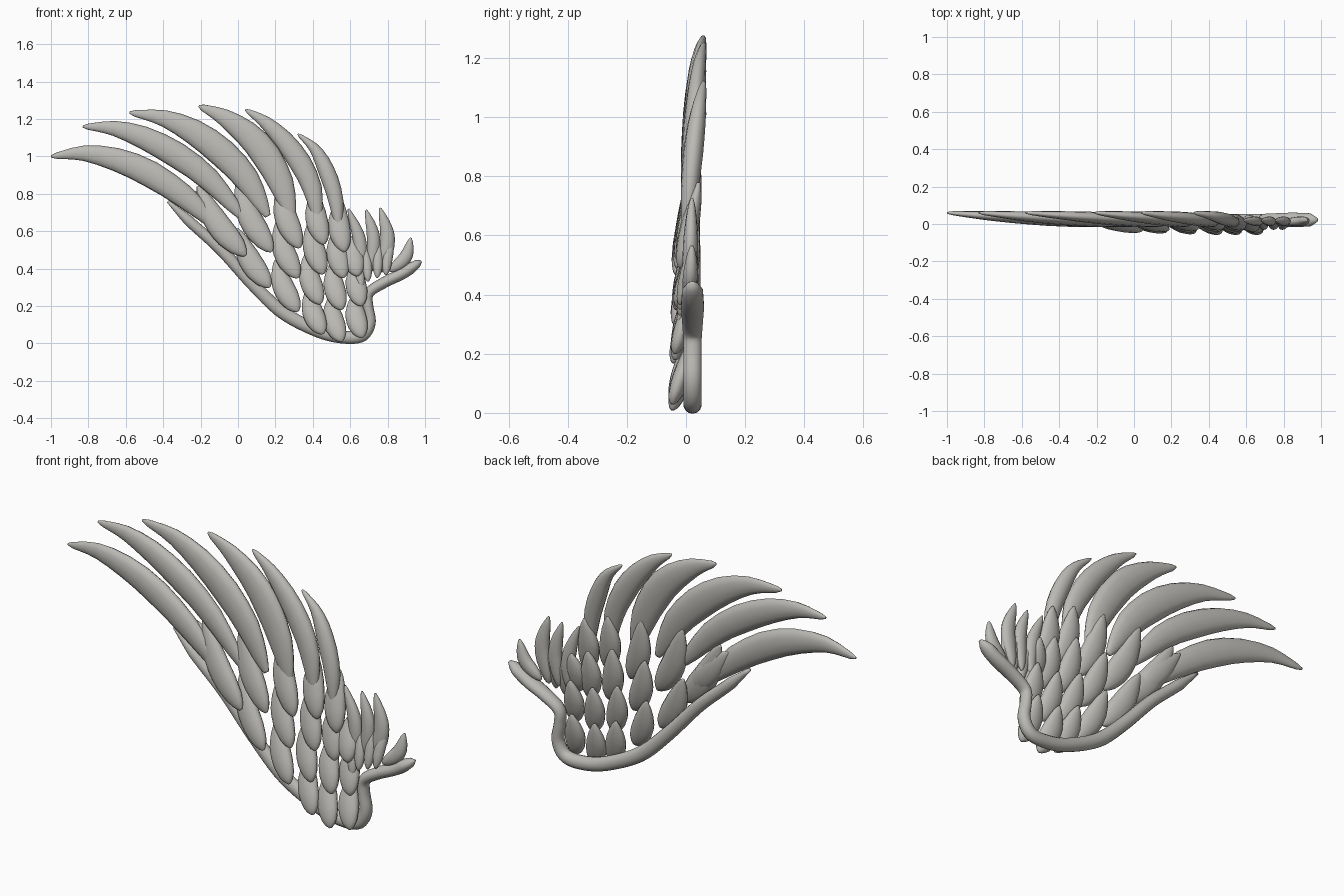
import bpy, math
from mathutils import Vector

if "Cube" in bpy.data.objects:
    bpy.data.objects.remove(bpy.data.objects["Cube"])

mat = bpy.data.materials.new("warm grey stone")
mat.diffuse_color = (0.50, 0.49, 0.46, 1)
mat.use_nodes = True
mat.node_tree.nodes["Principled BSDF"].inputs["Base Color"].default_value = mat.diffuse_color


def spline(pts, t):
    """Catmull-Rom point at t in 0..1 through pts."""
    p = [Vector(q) for q in pts]
    p = [2 * p[0] - p[1]] + p + [2 * p[-1] - p[-2]]
    s = t * (len(p) - 3)
    i = min(int(s), len(p) - 4)
    u = s - i
    a, b, c, d = p[i:i + 4]
    return 0.5 * (2 * b + (c - a) * u + (2 * a - 5 * b + 4 * c - d) * u * u
                  + (3 * b - a - 3 * c + d) * u ** 3)


def lerp(keys, t):
    """Piecewise linear lookup in (t, value) pairs."""
    for (a, va), (b, vb) in zip(keys, keys[1:]):
        if t <= b:
            return va + (vb - va) * (t - a) / (b - a)
    return keys[-1][1]


def sweep(name, pts, width, depth, n=16, sides=12):
    """Sweep an ellipse along pts (x, y, z); width/depth are half sizes at t."""
    verts, faces = [], []
    for i in range(n + 1):
        t = 0.5 - 0.5 * math.cos(math.pi * i / n) if n < 30 else i / n
        c = spline(pts, t)
        tan = spline(pts, min(t + .01, 1)) - spline(pts, max(t - .01, 0))
        side = Vector((tan.z, 0, -tan.x)).normalized()
        for k in range(sides):
            a = 2 * math.pi * k / sides
            verts.append(c + side * width(t) * math.cos(a)
                         + Vector((0, depth(t) * math.sin(a), 0)))
    for i in range(n):
        for k in range(sides):
            k2 = (k + 1) % sides
            faces.append((i * sides + k, i * sides + k2,
                          (i + 1) * sides + k2, (i + 1) * sides + k))
    faces.append(tuple(range(sides))[::-1])
    faces.append(tuple(n * sides + k for k in range(sides)))
    me = bpy.data.meshes.new(name)
    me.from_pydata(verts, [], faces)
    me.polygons.foreach_set("use_smooth", [True] * len(me.polygons))
    me.materials.append(mat)
    ob = bpy.data.objects.new(name, me)
    bpy.context.collection.objects.link(ob)


SHORT = [(0, .12), (.05, .45), (.15, .75), (.3, .96), (.45, 1), (.6, .93),
         (.78, .68), (.92, .38), (1, .12)]
LONG = [(0, .2), (.06, .5), (.2, .85), (.38, 1), (.55, .93), (.72, .68),
        (.88, .38), (.96, .24), (1, .08)]


def feather(name, pts, w, d, keys=SHORT):
    sweep(name, pts, lambda t: w * lerp(keys, t), lambda t: d * lerp(keys, t) ** .8)


def with_y(pts, y0, y1):
    n = len(pts) - 1
    return [(x, y0 + (y1 - y0) * i / n, z) for i, (x, z) in enumerate(pts)]


# long curved flight feathers
flight = [
    ([(-.08, .60), (-.32, .81), (-.56, .95), (-.80, 1.015), (-1, 1.00)], .072),
    ([(.04, .66), (-.18, .90), (-.42, 1.06), (-.64, 1.145), (-.83, 1.16)], .070),
    ([(.16, .68), (.03, .90), (-.16, 1.08), (-.37, 1.195), (-.58, 1.235)], .078),
    ([(.29, .66), (.22, .88), (.10, 1.07), (-.06, 1.20), (-.21, 1.27)], .078),
    ([(.43, .64), (.39, .85), (.29, 1.03), (.16, 1.17), (.04, 1.25)], .060),
    ([(.54, .60), (.52, .78), (.47, .93), (.41, 1.04), (.32, 1.12)], .046),
]
for i, (pts, w) in enumerate(flight):
    feather(f"flight_feather_{i+1}", with_y(pts, .0, .06), w, .034, LONG)

# overlapping covert feathers: (base x, base z, length), bases forward, tips back
rows = [
    [(.665, .03, .24), (.555, .01, .25), (.455, .05, .26), (.32, .17, .30),
     (.17, .30, .36), (.04, .47, .45)],
    [(.66, .20, .24), (.555, .18, .26), (.44, .21, .28), (.32, .35, .32),
     (.18, .49, .42)],
    [(.64, .36, .22), (.565, .35, .27), (.455, .37, .30), (.33, .51, .36)],
    [(.57, .49, .29), (.46, .53, .30)],
]
for r, row in enumerate(rows):
    for i, (x, z, l) in enumerate(row):
        a = .60 - .42 * max(0, min(1, (x - .04) / .62)) - .05 * r
        dx, dz = -math.sin(a), math.cos(a)
        b = .018 * l / .3
        pts = [(x, z), (x + dx * l / 2 - dz * b, z + dz * l / 2 + dx * b), (x + dx * l, z + dz * l)]
        y0 = -.045 + .009 * r + .03 * max(0, .45 - x)
        feather(f"covert_{r+1}_{i+1}", with_y(pts, y0, .03 + .004 * r),
                .044 + .05 * l, .032)

# upper left covert tucked under the rim
feather("edge_covert", with_y([(-.03, .56), (-.14, .68), (-.26, .82)], -.01, .03), .06, .03)

# small feathers fanning out above the right arm
fan = [((.655, .38), (.65, .55), (.59, .72), .036), ((.71, .38), (.725, .56), (.685, .715), .036),
       ((.765, .38), (.80, .56), (.76, .725), .040), ((.81, .385), (.895, .46), (.925, .565), .036)]
for i, (a, b, c, w) in enumerate(fan):
    feather(f"fan_feather_{i+1}", with_y([a, b, c], .01, .02), w, .026)
for i, (x, z) in enumerate([(.66, .29), (.695, .33), (.745, .35), (.79, .365)]):
    lean = .03 * i - .05
    feather(f"small_fan_feather_{i+1}",
            with_y([(x, z), (x + lean * .3, z + .1), (x + lean, z + .2)], -.02, .02), .027, .022)

# rounded rim along the leading edge, curling up into the right arm
rim = [(-.375, .76), (-.24, .635), (-.09, .50), (.08, .315), (.24, .165), (.42, .07), (.55, .035),
       (.66, .04), (.705, .11), (.695, .20), (.70, .27), (.78, .325), (.88, .375), (.98, .44)]
rim_w = [(0, .008), (.06, .028), (.3, .036), (.5, .034), (.6, .032), (.72, .027),
         (.85, .03), (.95, .032), (.985, .022), (1, .006)]
rim_d = [(0, .008), (.06, .026), (.5, .032), (.75, .032), (.9, .040), (.97, .036), (1, .01)]
sweep("wing_rim", with_y(rim, .022, .022), lambda t: lerp(rim_w, t),
      lambda t: lerp(rim_d, t), n=64, sides=14)
